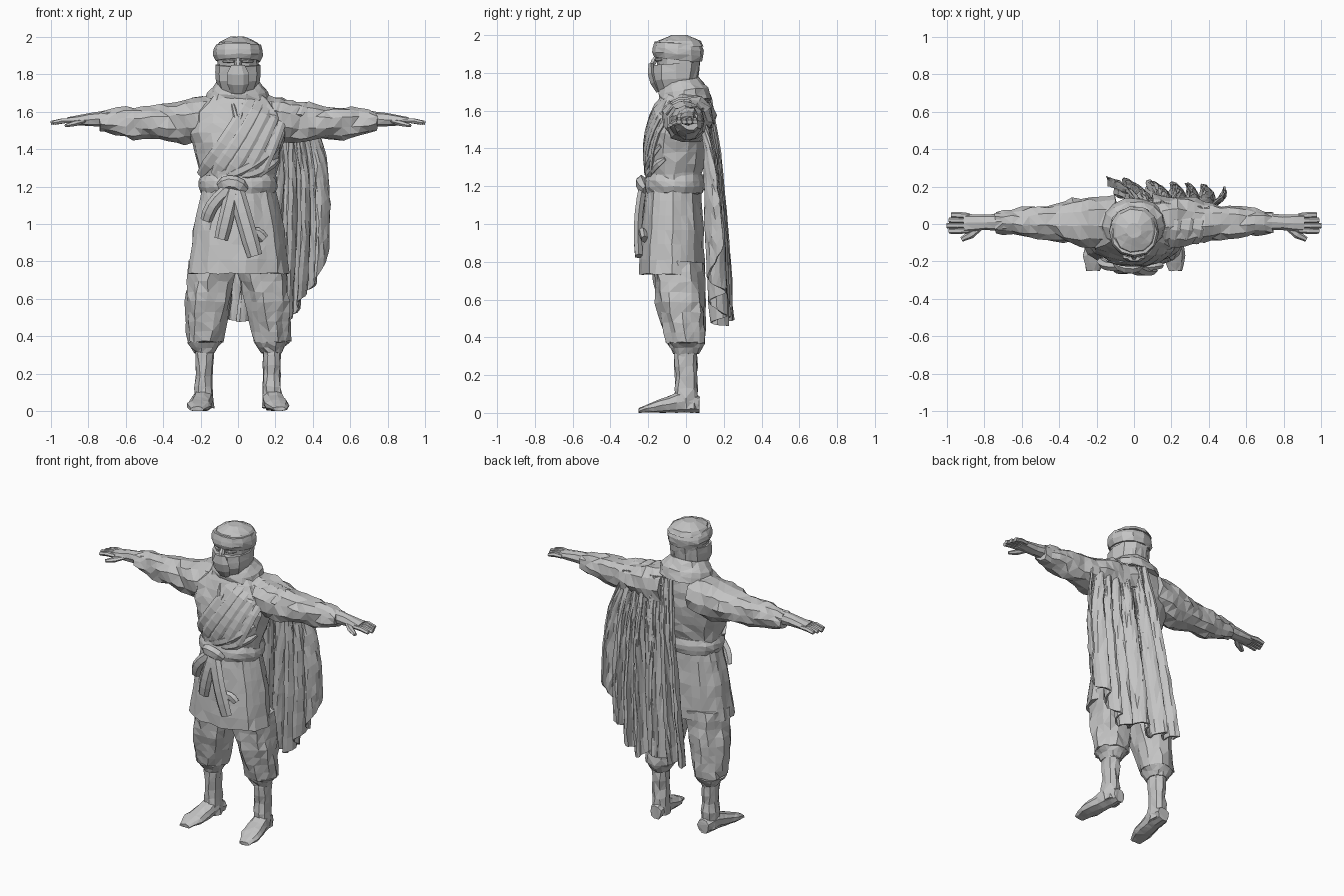
import bpy, bmesh, random
from math import sin, cos, pi, sqrt, copysign
from mathutils import Vector

random.seed(4)
if "Cube" in bpy.data.objects:
    bpy.data.objects.remove(bpy.data.objects["Cube"])

grey = bpy.data.materials.new("plain grey")
grey.use_nodes = True
grey.diffuse_color = (.55, .55, .55, 1)
grey.node_tree.nodes["Principled BSDF"].inputs["Base Color"].default_value = grey.diffuse_color


def finish(name, bm):
    bmesh.ops.triangulate(bm, faces=bm.faces)
    bmesh.ops.recalc_face_normals(bm, faces=bm.faces)
    mesh = bpy.data.meshes.new(name)
    bm.to_mesh(mesh)
    bm.free()
    mesh.materials.append(grey)
    part = bpy.data.objects.new(name, mesh)
    bpy.context.collection.objects.link(part)
    return part


def skin(name, rings):
    """Bridge rings of points into a closed body."""
    bm = bmesh.new()
    loops = [[bm.verts.new(point) for point in ring] for ring in rings]
    for low, high in zip(loops, loops[1:]):
        for i in range(len(low)):
            bm.faces.new((low[i - 1], low[i], high[i], high[i - 1]))
    bm.faces.new(loops[0])
    bm.faces.new(loops[-1])
    return finish(name, bm)


def blend(keys, t):
    """Read evenly spaced keys at t from 0 to 1; a plain number is constant."""
    if not isinstance(keys, tuple):
        return keys
    place = min(max(t, 0), 1) * (len(keys) - 1)
    i = min(int(place), len(keys) - 2)
    return keys[i] + (keys[i + 1] - keys[i]) * (place - i)


def wobble(amount):
    return random.uniform(-amount, amount)


def loft(name, span, wide, deep, across=0, over=0, axis="z", sides=12, steps=4,
         folds=0, fold_depth=0, twist=0, tilt=0, jitter=.004):
    """Oval sections along an axis; across and over move their centres."""
    rings = []
    for step in range(steps + 1):
        t = step / steps
        ring = []
        for i in range(sides):
            angle = 2 * pi * i / sides
            pleat = 1 + fold_depth * cos(folds * angle + twist * t)
            c, s = (copysign(abs(v) ** .9, v) for v in (cos(angle), sin(angle)))
            u = blend(across, t) + blend(wide, t) * c * pleat + wobble(jitter)
            v = blend(over, t) + blend(deep, t) * s * pleat + wobble(jitter)
            w = blend(span, t) + tilt * s + wobble(jitter)
            x, y, z = {"z": (u, v, w), "x": (w, u, v), "y": (u, w, v)}[axis]
            ring.append((x, y, max(z, 0)))
        rings.append(ring)
    return skin(name, rings)


def strip(name, points, wide, thick, out=(0, -1, 0), ends=.6):
    """Flattened six-sided ribbon swept along points."""
    points = [Vector(p) for p in points]
    last = len(points) - 1
    rings = []
    for i, point in enumerate(points):
        ahead = points[min(i + 1, last)] - points[max(i - 1, 0)]
        side = ahead.cross(Vector(out)).normalized()
        up = side.cross(ahead).normalized()
        size = ends if i in (0, last) else 1
        rings.append([point + size * (side * cos(a) * wide + up * sin(a) * thick)
                      for a in (pi * k / 3 for k in range(6))])
    return skin(name, rings)


def arc(start, end, bow, steps=5):
    """Points from start to end, pushed sideways by bow at the middle."""
    start, end, bow = Vector(start), Vector(end), Vector(bow)
    return [start.lerp(end, i / steps) + bow * sin(pi * i / steps) for i in range(steps + 1)]


# Tunic: chest and flared skirt
chest_span = (1.16, 1.7)
chest_wide = (.19, .2, .23, .26, .25, .14)
chest_deep = (.14, .145, .165, .165, .15, .11)
chest_over = (-.06, -.06, -.05, -.03, -.01)
loft("tunic_chest", chest_span, chest_wide, chest_deep, over=chest_over, sides=18, steps=10,
     folds=7, fold_depth=.02, twist=5, jitter=.006)
loft("tunic_skirt", (.735, 1.2), (.27, .24, .19), (.17, .16, .14), over=(-.075, -.065),
     sides=26, steps=6, folds=9, fold_depth=.03)


def on_chest(x, z):
    t = (z - chest_span[0]) / (chest_span[1] - chest_span[0])
    bulge = sqrt(max(.1, 1 - (x / blend(chest_wide, t)) ** 2))
    return Vector((x, blend(chest_over, t) - blend(chest_deep, t) * bulge, z))


def chest_fold(name, start, end, wide, thick):
    """Fold of cloth between two (x, z) spots, lying on the chest."""
    path = arc((start[0], 0, start[1]), (end[0], 0, end[1]), (0, 0, -.02), 7)
    strip(name, [on_chest(p.x, p.z) for p in path], wide, thick)


# Sash folds fanning from the left shoulder to the belt, and two crossing under the arm
for k in range(5):
    fan = k / 4
    chest_fold(f"sash_fold_{k + 1}", (.09 + .15 * fan, 1.69 - .08 * fan), (.3 * fan - .2, 1.26), .04, .013)
for k in range(2):
    chest_fold(f"sash_cross_fold_{k + 1}", (.21, 1.42 - .07 * k), (.07 * k - .05, 1.26), .03, .016)

# Neckline lapels
for s, side in ((-1, "right"), (1, "left")):
    strip("lapel_" + side, [on_chest(s * (z - 1.53) / 4, z) + Vector((0, -.004, 0))
                            for z in (1.64, 1.58, 1.53)], .014, .01)

# Belt, knot and hanging tails
loft("belt", (1.165, 1.26), (.195, .21, .21, .195), (.15, .16, .16, .15), over=-.06, sides=20, steps=3)
knot = Vector((-.02, -.225, 1.21))
strip("belt_knot", arc((-.1, -.205, 1.2), (.04, -.215, 1.18), (0, -.03, .03)), .04, .028)
for name, foot, bow, wide in (("loop", (-.17, -.2, 1.02), -.03, .035),
                              ("tail_right", (-.09, -.235, .92), 0, .04),
                              ("tail_left", (.09, -.25, .83), 0, .045)):
    strip("belt_" + name, arc(knot, foot, (bow, -.015, 0)), wide, .025, ends=.9)
strip("belt_tail_fold", arc((.05, -.24, .93), (.14, -.22, .92), (0, 0, .03)), .03, .02, ends=.9)

# Neck cowl, face, pointed mask and head wrap
loft("cowl", (1.65, 1.76), (.175, .16, .11), (.14, .13, .1), over=(0, -.03), sides=14, tilt=.015, jitter=.006)
loft("face", (1.7, 1.93), (.1, .115), (.1, .12), over=-.04, jitter=.002)
loft("mask", (1.69, 1.85), (.09, .12, .12), (.1, .12, .13), over=(-.04, -.055, -.05),
     sides=10, tilt=.01, jitter=.002)
strip("mask_ridge", arc((0, -.185, 1.85), (0, -.145, 1.7), (0, -.012, 0), 3), .06, .024)
strip("nose", arc((0, -.155, 1.89), (0, -.185, 1.83), (0, 0, 0), 2), .02, .018)
for s, side in ((-1, "right"), (1, "left")):
    strip("eyelid_" + side, arc((s * .02, -.163, 1.87), (s * .08, -.13, 1.87), (0, -.008, 0), 2), .01, .008)
loft("head_wrap_band", (1.87, 1.955), (.12, .13, .13, .12), (.125, .135, .135, .125),
     over=-.042, steps=3, tilt=-.01)
loft("head_wrap_crown", (1.94, 2), (.125, .105, .04), (.13, .115, .04), over=-.035, sides=11, jitter=.002)

for s, side in ((-1, "right"), (1, "left")):
    # Shoulder with baggy sleeve
    loft("sleeve_" + side, (s * .1, s * .74), (.14, .135, .1, .08, .055), (.125, .12, .092, .085, .05),
         across=.01, over=(1.57, 1.545, 1.54, 1.55), axis="x", sides=11, steps=14,
         folds=3, fold_depth=.07, twist=16, jitter=.007)
    # Forearm, flat palm, close fingers and thumb
    loft("forearm_" + side, (s * .68, s * .91), (.05, .04, .05), (.045, .035, .02),
         across=(.012, .005), over=(1.565, 1.55), axis="x", sides=8, jitter=.002)
    for k in range(4):
        y = .026 * k - .034
        reach = 1 - .012 * abs(k - 1)
        strip(f"finger_{side}_{k + 1}", arc((s * .88, y, 1.55), (s * reach, y * 1.1, 1.54), (0, 0, .006), 2),
              .018, .015, (0, 0, 1), .8)
    strip("thumb_" + side, arc((s * .82, -.02, 1.55), (s * .92, -.082, 1.525), (0, -.005, 0), 2),
          .022, .016, (0, 0, 1))

    # Baggy trousers gathered below the knee
    loft("trouser_" + side, (.37, .8), (.095, .118, .13), (.1, .125, .135),
         across=(s * .18, s * .158, s * .125), over=(0, -.03, -.045), sides=15, steps=8,
         folds=5, fold_depth=.07, twist=5 * s, jitter=.006)
    loft("trouser_cuff_" + side, (.315, .37), (.055, .095), (.065, .1), across=s * .18,
         sides=14, steps=2, jitter=.006)

    # Boot shaft, and foot turned slightly outwards
    loft("boot_shaft_" + side, (.02, .36), (.055, .046, .055), (.065, .057, .064), across=s * .182,
         sides=9, steps=6, jitter=.006)
    foot_height = (.045, .062, .045, .03, .012)
    loft("boot_foot_" + side, (.07, -.25), (.04, .055, .062, .066, .035), foot_height,
         across=(s * .175, s * .22), over=foot_height, axis="y", sides=9, steps=8, jitter=.003)

# Cape: pleated sheet hanging from the left shoulder with an uneven hem
columns, rows = 72, 12
bm = bmesh.new()
grid = []
for row in range(rows + 1):
    t = row / rows
    pleat_size = .006 + .04 * min(1, t * 1.5)
    left, right = .01 - .16 * t, blend((.4, .47, .49, .48), t)
    line = []
    for column in range(columns + 1):
        u = column / columns
        top = 1.665 - .06 * u
        hem = .49 + .05 * u * sin(19 * u) + 1.4 * max(0, u - .72)
        back = .125 + .025 * min(1, 4 * t) + .055 * t - .045 * u
        phase = 38 * u + 1.5 * sin(9 * u)
        x = left + (right - left) * u + pleat_size * cos(2 * phase) / 4
        line.append(bm.verts.new((x + wobble(.005), back + pleat_size * sin(phase) + wobble(.004),
                                  top + (hem - top) * t)))
    grid.append(line)
for upper, lower in zip(grid, grid[1:]):
    for i in range(columns):
        bm.faces.new((upper[i], upper[i + 1], lower[i + 1], lower[i]))
cape = finish("cape", bm)
solid = cape.modifiers.new("thickness", "SOLIDIFY")
solid.thickness = .012
solid.offset = 0

# Cape folds wrapped over the left shoulder
for k in range(5):
    x = .09 + .065 * k
    inset = .01 * k
    strip(f"shoulder_fold_{k + 1}", arc((x - .03, inset - .14, 1.62 - inset), (x + .01, .13 - inset, 1.6 - inset),
                                        (0, 0, .07)), .045, .016, (0, 0, 1))
